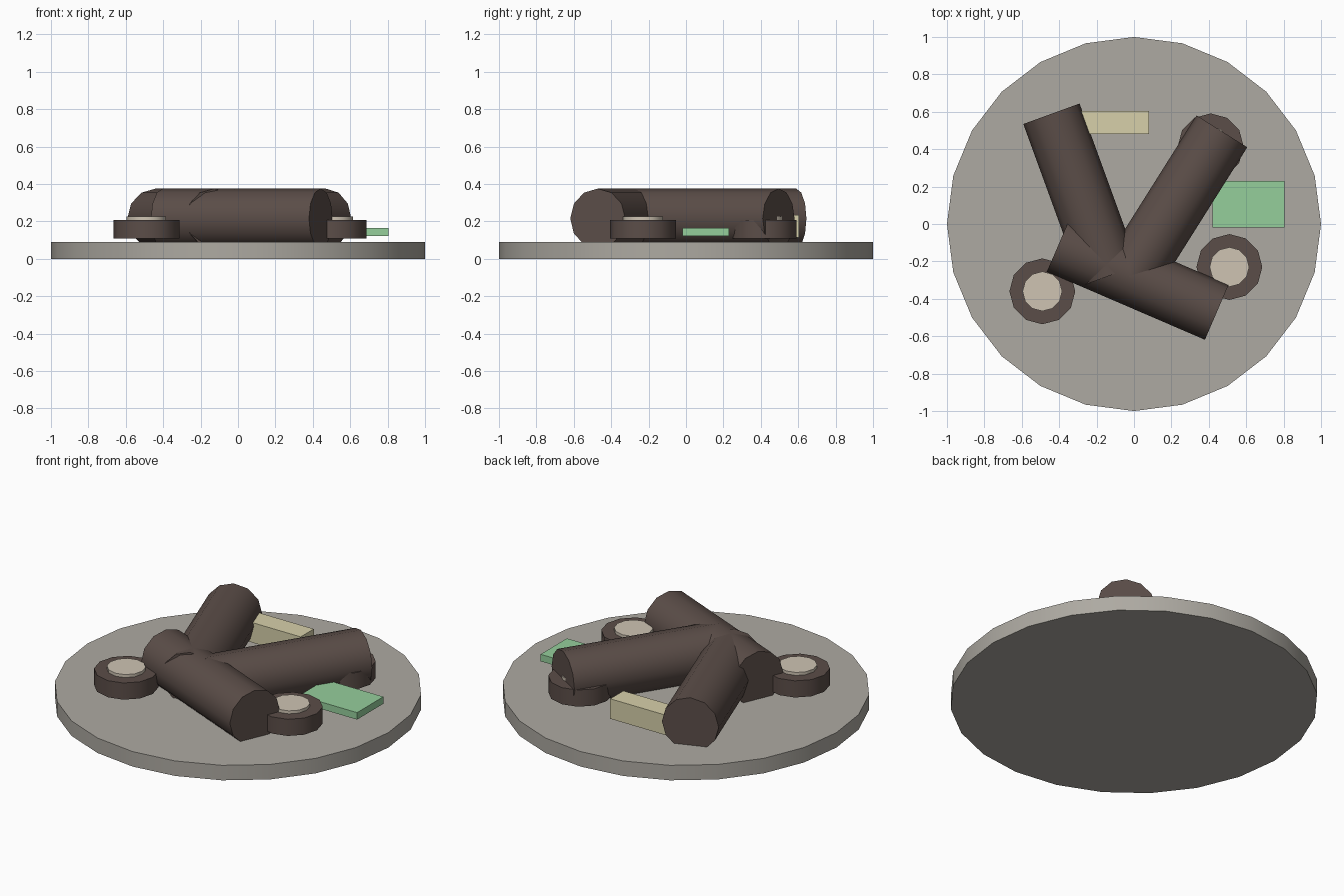
import bpy
from math import radians

if "Cube" in bpy.data.objects:
    bpy.data.objects.remove(bpy.data.objects["Cube"])


def material(name, rgb):
    m = bpy.data.materials.new(name)
    m.diffuse_color = (*rgb, 1)
    m.use_nodes = True
    m.node_tree.nodes["Principled BSDF"].inputs["Base Color"].default_value = m.diffuse_color
    return m


STONE = material("stone", (0.42, 0.40, 0.36))
BARK = material("bark", (0.105, 0.075, 0.065))
WOOD = material("cut_wood", (0.62, 0.55, 0.45))
STRAW = material("straw", (0.68, 0.63, 0.40))
GREEN = material("green", (0.30, 0.62, 0.33))


def cylinder(name, r, depth, loc, mat, sides=12, rot=(0, 0, 0)):
    bpy.ops.mesh.primitive_cylinder_add(vertices=sides, radius=r, depth=depth,
                                        location=loc, rotation=rot)
    ob = bpy.context.object
    ob.name = name
    ob.data.materials.append(mat)
    bpy.ops.object.shade_smooth_by_angle(angle=radians(35))


def box(name, lo, hi, mat):
    mid = [(a + b) / 2 for a, b in zip(lo, hi)]
    bpy.ops.mesh.primitive_cube_add(size=1, location=mid)
    ob = bpy.context.object
    ob.name = name
    ob.scale = [b - a for a, b in zip(lo, hi)]
    ob.data.materials.append(mat)


# Round base slab
cylinder("base", 1.0, 0.09, (0, 0, 0.045), STONE, sides=24)

# Three lying logs, sunk slightly into the base
for i, (x, y, angle) in enumerate([(-0.284, 0.157, 110), (0.225, 0.106, 57.8),
                                   (0.02, -0.29, -23.3)], 1):
    cylinder(f"log_{i}", 0.16, 0.92, (x, y, 0.215), BARK,
             rot=(0, radians(90), radians(angle)))

# Low stumps with pale cut tops
for i, (x, y) in enumerate([(-0.49, -0.36), (0.51, -0.23), (0.41, 0.415)], 1):
    cylinder(f"stump_{i}", 0.176, 0.1, (x, y, 0.158), BARK)
    cylinder(f"stump_top_{i}", 0.106, 0.03, (x, y, 0.211), WOOD)

# Loose blocks
box("straw_block", (-0.32, 0.48, 0.115), (0.08, 0.605, 0.235), STRAW)
box("green_slab", (0.42, -0.02, 0.123), (0.805, 0.23, 0.165), GREEN)
